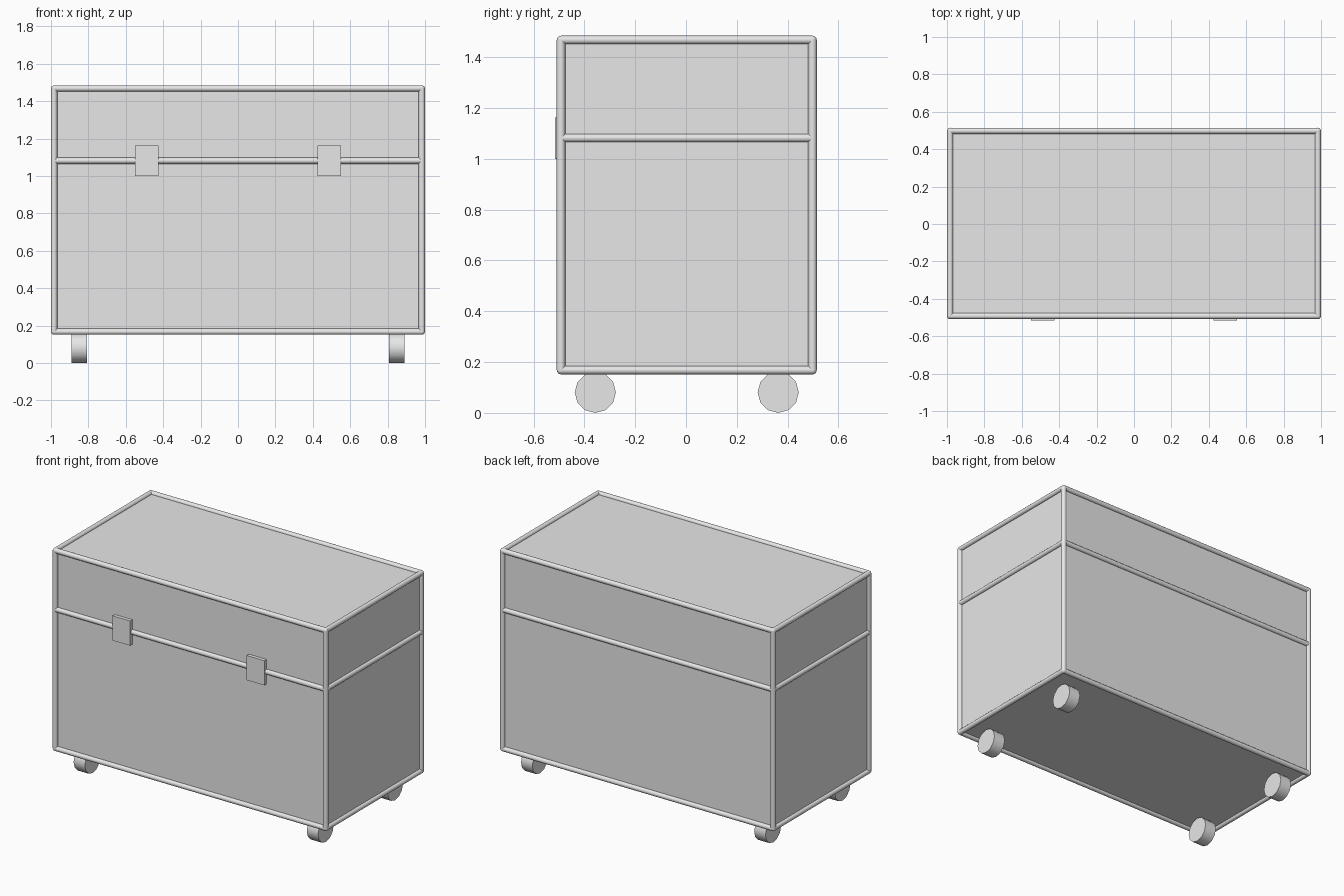
import bpy
import math
from mathutils import Vector

if "Cube" in bpy.data.objects:
    bpy.data.objects.remove(bpy.data.objects["Cube"], do_unlink=True)

grey = bpy.data.materials.new("light_grey")
grey.use_nodes = True
COLOUR = (0.8, 0.8, 0.8, 1)
grey.diffuse_color = COLOUR
grey.node_tree.nodes["Principled BSDF"].inputs["Base Color"].default_value = COLOUR

HX, HY, CY = 0.983, 0.495, 0.003      # half sizes and y centre of the case
BOTTOM, SEAM, TOP = 0.168, 1.082, 1.468
R = 0.0165                            # edge tube radius


def finish(name, smooth=False):
    ob = bpy.context.object
    ob.name = name
    ob.data.materials.append(grey)
    if smooth:
        bpy.ops.object.shade_smooth_by_angle(angle=math.radians(40))
    return ob


def box(name, low, high):
    low, high = Vector(low), Vector(high)
    bpy.ops.mesh.primitive_cube_add(size=1, location=(low + high) / 2)
    bpy.context.object.scale = high - low
    bpy.ops.object.transform_apply(location=False, rotation=False, scale=True)
    return finish(name)


def rod(name, start, end, radius):
    start, end = Vector(start), Vector(end)
    axis = end - start
    bpy.ops.mesh.primitive_cylinder_add(
        vertices=12, radius=radius, depth=axis.length, location=(start + end) / 2,
        rotation=axis.to_track_quat('Z', 'Y').to_euler())
    return finish(name, True)


# Case body
box("case_body", (-HX, CY - HY, BOTTOM), (HX, CY + HY, TOP))

# Horizontal edge tubes and the lid seam
for level, z in (("bottom", BOTTOM), ("seam", SEAM), ("top", TOP)):
    for side, s in (("front", -1), ("back", 1)):
        y = CY + s * HY
        rod(f"{level}_{side}_tube", (-HX, y, z), (HX, y, z), R)
    for side, s in (("right", -1), ("left", 1)):
        x = s * HX
        rod(f"{level}_{side}_tube", (x, CY - HY, z), (x, CY + HY, z), R)

# Upright tubes, rounded corners and wheels
for end, sy in (("front", -1), ("back", 1)):
    for side, sx in (("right", -1), ("left", 1)):
        x, y = sx * HX, CY + sy * HY
        rod(f"{end}_{side}_upright", (x, y, BOTTOM), (x, y, TOP), R + 0.0005)
        for level, z in (("bottom", BOTTOM), ("top", TOP)):
            bpy.ops.mesh.primitive_uv_sphere_add(
                segments=12, ring_count=8, radius=R, location=(x, y, z))
            finish(f"{level}_{end}_{side}_corner", True)
        wx, wy = sx * 0.848, CY + sy * 0.36
        rod(f"{end}_{side}_wheel", (wx - 0.041, wy, 0.081), (wx + 0.041, wy, 0.081), 0.081)

# Latches over the seam
for side, sx in (("right", -1), ("left", 1)):
    x = sx * 0.488
    box(f"{side}_latch", (x - 0.064, CY - HY, 1.0), (x + 0.064, -0.515, 1.162))
